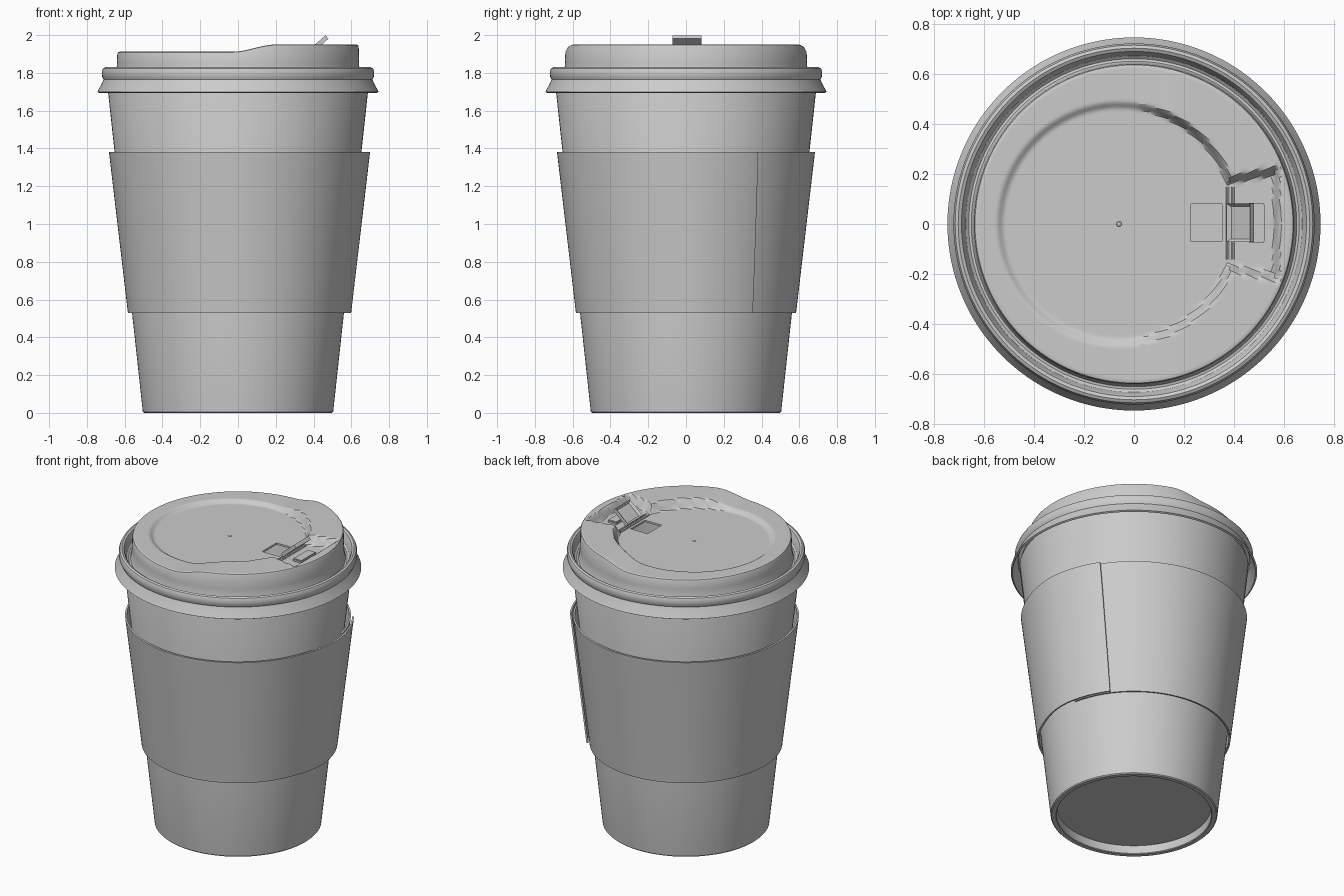
import bpy, bmesh
from math import sin, cos, pi, radians, hypot
from mathutils import Matrix, Vector

if "Cube" in bpy.data.objects:
    bpy.data.objects.remove(bpy.data.objects["Cube"])


def smoothstep(a, b, v):
    t = max(0.0, min(1.0, (v - a) / (b - a)))
    return t * t * (3 - 2 * t)


def finish(name, bm, mods=(), angle=30):
    """Turn a bmesh into an object, apply modifiers, shade it."""
    me = bpy.data.meshes.new(name)
    bm.to_mesh(me)
    bm.free()
    ob = bpy.data.objects.new(name, me)
    bpy.context.collection.objects.link(ob)
    bpy.ops.object.select_all(action='DESELECT')
    bpy.context.view_layer.objects.active = ob
    ob.select_set(True)
    for kind, props in mods:
        m = ob.modifiers.new(kind.title(), kind)
        for k, v in props.items():
            setattr(m, k, v)
        bpy.ops.object.modifier_apply(modifier=m.name)
    bpy.ops.object.shade_smooth_by_angle(angle=radians(angle))
    return ob


def grid(point, nu, nv, wrap):
    """Quad grid from point(i, j); j wraps round when asked."""
    bm = bmesh.new()
    v = [[bm.verts.new(point(i, j)) for j in range(nv)] for i in range(nu)]
    for i in range(nu - 1):
        for j in range(nv if wrap else nv - 1):
            k = (j + 1) % nv
            bm.faces.new((v[i][j], v[i + 1][j], v[i + 1][k], v[i][k]))
    bmesh.ops.remove_doubles(bm, verts=bm.verts, dist=1e-6)
    return bm


def lathe(profile, segs):
    """Spin (r, z) points; z may be a function of x and y."""
    def point(i, j):
        r, z = profile[i]
        x, y = r * cos(2 * pi * j / segs), r * sin(2 * pi * j / segs)
        return (x, y, z(x, y) if callable(z) else z)
    return grid(point, len(profile), segs, True)


def box(lo, hi):
    bm = bmesh.new()
    lo, hi = Vector(lo), Vector(hi)
    bmesh.ops.create_cube(bm, size=1, matrix=Matrix.Translation((lo + hi) / 2)
                          @ Matrix.Diagonal((*(hi - lo), 1)))
    return bm


# Paper cup with a recessed base and hollow inside
bm = lathe([(0, .055), (.465, .055), (.468, .004), (.472, 0), (.498, 0),
            (.504, .006), (.692, 1.735), (.688, 1.745), (.678, 1.745),
            (.492, .075), (0, .075)], 128)
bmesh.ops.recalc_face_normals(bm, faces=bm.faces)
finish("cup", bm)

# Wrapped cardboard sleeve, its outer end overlapping the inner end
N, M = 160, 9


def sleeve_point(i, j):
    t = j / (M - 1)
    a = 12 + (384 - 3 * t - 12) * i / (N - 1) + 12 * i / (N - 1)
    r = .583 + .100 * t + .019 * smoothstep(335, 370, a)
    return (r * cos(radians(a)), r * sin(radians(a)), .53 + .85 * t)


finish("sleeve", grid(sleeve_point, N, M, False),
       [('SOLIDIFY', dict(thickness=.011, offset=-1))])

# Lid: top surface with raised drinking side and a sunken keyhole shape
FLOOR = 1.892


def rim(x, y):
    return 1.912 + .038 * smoothstep(-.03, .2, x)


def top(x, y):
    d_circle = .475 - hypot(x + .06, y)
    d_channel = min(.57 - x, x - .2, .175 + .2 * (x - .37) - abs(y))
    s = smoothstep(-.016, .018, max(d_circle, d_channel))
    return rim(x, y) * (1 - s) + FLOOR * s


profile = [(.628 * i / 64, top) for i in range(65)]
profile += [(.635, lambda x, y: rim(x, y) - .003),
            (.639, lambda x, y: rim(x, y) - .010),
            (.641, 1.85), (.645, 1.775), (.650, 1.767), (.660, 1.765),
            (.672, 1.775), (.680, 1.805), (.689, 1.823), (.702, 1.830),
            (.714, 1.824), (.721, 1.808), (.719, 1.780), (.712, 1.765),
            (.722, 1.742), (.745, 1.700)]
cutter = finish("drink_hole_cutter", box((.228, -.07, 1.8), (.352, .08, 2)))
cutter.hide_render = True
finish("lid", lathe(profile, 224),
       [('SOLIDIFY', dict(thickness=.012, offset=-1)),
        ('BOOLEAN', dict(object=cutter, operation='DIFFERENCE', solver='EXACT'))])
bpy.data.objects.remove(cutter)

# Opened drinking flap: a hollow tray tilted up on its hinge
bm = box((0, -.077, -.012), (.125, .077, .012))
face = max(bm.faces, key=lambda f: f.calc_center_median().z)
bmesh.ops.inset_region(bm, faces=[face], thickness=.018)
bmesh.ops.translate(bm, verts=face.verts, vec=(0, 0, -.015))
bmesh.ops.transform(bm, matrix=Matrix.Translation((.377, .005, 1.908))
                    @ Matrix.Rotation(radians(-41), 4, 'Y'), verts=bm.verts)
finish("flap", bm)

# Catch pad behind the flap
bm = box((.455, -.075, FLOOR - .006), (.522, .083, 1.908))
bmesh.ops.bevel(bm, geom=bm.edges[:], offset=.005, segments=2, affect='EDGES')
finish("flap_catch", bm)

# Twin hinge ribs
for n, x in enumerate((.374, .396)):
    bm = bmesh.new()
    bmesh.ops.create_cone(bm, cap_ends=True, segments=12, radius1=.006,
                          radius2=.006, depth=.29,
                          matrix=Matrix.Translation((x, .003, FLOOR))
                          @ Matrix.Rotation(pi / 2, 4, 'X'))
    finish(f"hinge_rib_{n + 1}", bm)

# Air vent dimple in the middle
finish("vent", lathe([(0, FLOOR + .003), (.009, FLOOR + .003),
                      (.013, FLOOR - .003)], 24)).location.x = -.06
